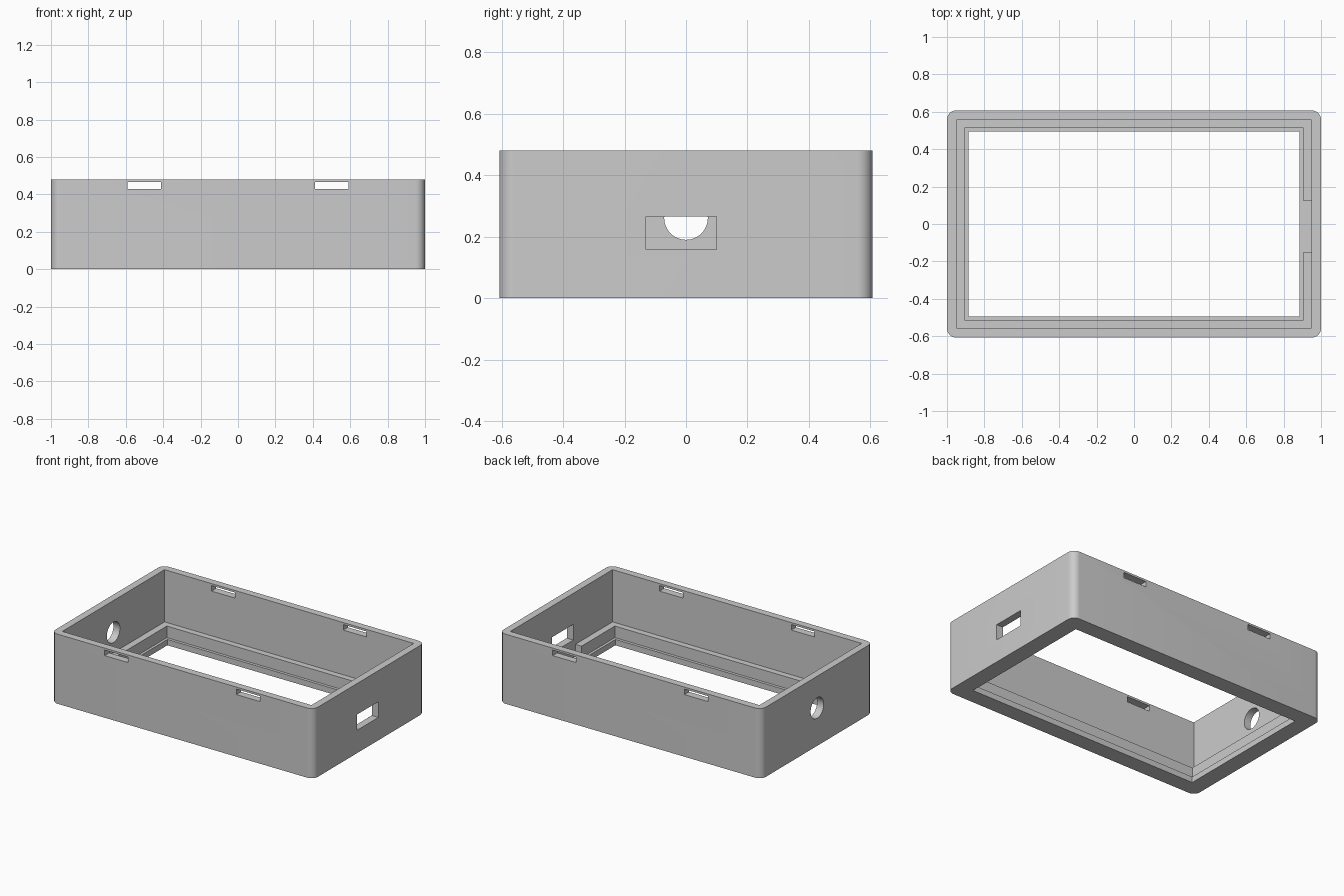
import bpy
import bmesh
from mathutils import Matrix, Vector

cube = bpy.data.objects.get("Cube")
if cube:
    bpy.data.objects.remove(cube, do_unlink=True)

grey = bpy.data.materials.new("plain grey")
grey.use_nodes = True
colour = (0.6, 0.6, 0.6, 1)
grey.diffuse_color = colour
grey.node_tree.nodes["Principled BSDF"].inputs["Base Color"].default_value = colour


def add_object(name, bm):
    mesh = bpy.data.meshes.new(name)
    bm.to_mesh(mesh)
    bm.free()
    mesh.materials.append(grey)
    obj = bpy.data.objects.new(name, mesh)
    bpy.context.collection.objects.link(obj)
    return obj


def box(name, low, high, corner=0):
    low, high = Vector(low), Vector(high)
    bm = bmesh.new()
    place = Matrix.Translation((low + high) / 2) @ Matrix.Diagonal((*(high - low), 1))
    bmesh.ops.create_cube(bm, size=1, matrix=place)
    if corner:
        upright = [e for e in bm.edges if abs(e.verts[0].co.z - e.verts[1].co.z) > 0.1]
        bmesh.ops.bevel(bm, geom=upright, offset=corner, segments=10,
                        profile=0.5, affect="EDGES")
    return add_object(name, bm)


def centred_box(name, half_x, half_y, bottom, top, corner=0):
    return box(name, (-half_x, -half_y, bottom), (half_x, half_y, top), corner)


# Outer body with rounded upright corners
body = centred_box("case_shell", 1, 0.607, 0, 0.48, 0.05)

# Cavity, stepped ledge and floor opening
cutters = [
    centred_box("cavity", 0.95, 0.557, 0.12, 0.7),
    centred_box("ledge_step", 0.903, 0.515, 0.04, 0.6),
    centred_box("floor_opening", 0.885, 0.495, -0.2, 0.5),
]

# Connector window and the gap in the ledge behind it
cutters.append(box("ledge_gap", (0.8, -0.152, 0.04), (0.95, 0.125, 0.3)))
cutters.append(box("connector_window", (0.9, -0.13, 0.158), (1.1, 0.1, 0.266)))

# Clip slots through the front and back walls
for side in (-1, 1):
    x = side * 0.502
    cutters.append(box("clip_slot", (x - 0.089, -0.8, 0.428), (x + 0.089, 0.8, 0.466)))

# Round cable hole in the right wall
bm = bmesh.new()
bmesh.ops.create_cone(bm, cap_ends=True, segments=48, radius1=0.071, radius2=0.071, depth=0.3,
                      matrix=Matrix.Translation((-1, 0, 0.261)) @ Matrix.Rotation(1.5707963, 4, "Y"))
cutters.append(add_object("cable_hole", bm))

# Cut everything out of the body
for cutter in cutters:
    cutter.hide_render = True
    mod = body.modifiers.new(cutter.name, "BOOLEAN")
    mod.operation = "DIFFERENCE"
    mod.solver = "EXACT"
    mod.object = cutter
bpy.context.view_layer.update()
result = bpy.data.meshes.new_from_object(body.evaluated_get(bpy.context.evaluated_depsgraph_get()))
body.modifiers.clear()
body.data = result
for cutter in cutters:
    bpy.data.objects.remove(cutter, do_unlink=True)

# Smooth only the rounded corners and the hole
bpy.ops.object.select_all(action="DESELECT")
body.select_set(True)
bpy.context.view_layer.objects.active = body
bpy.ops.object.shade_smooth_by_angle(angle=0.52)
